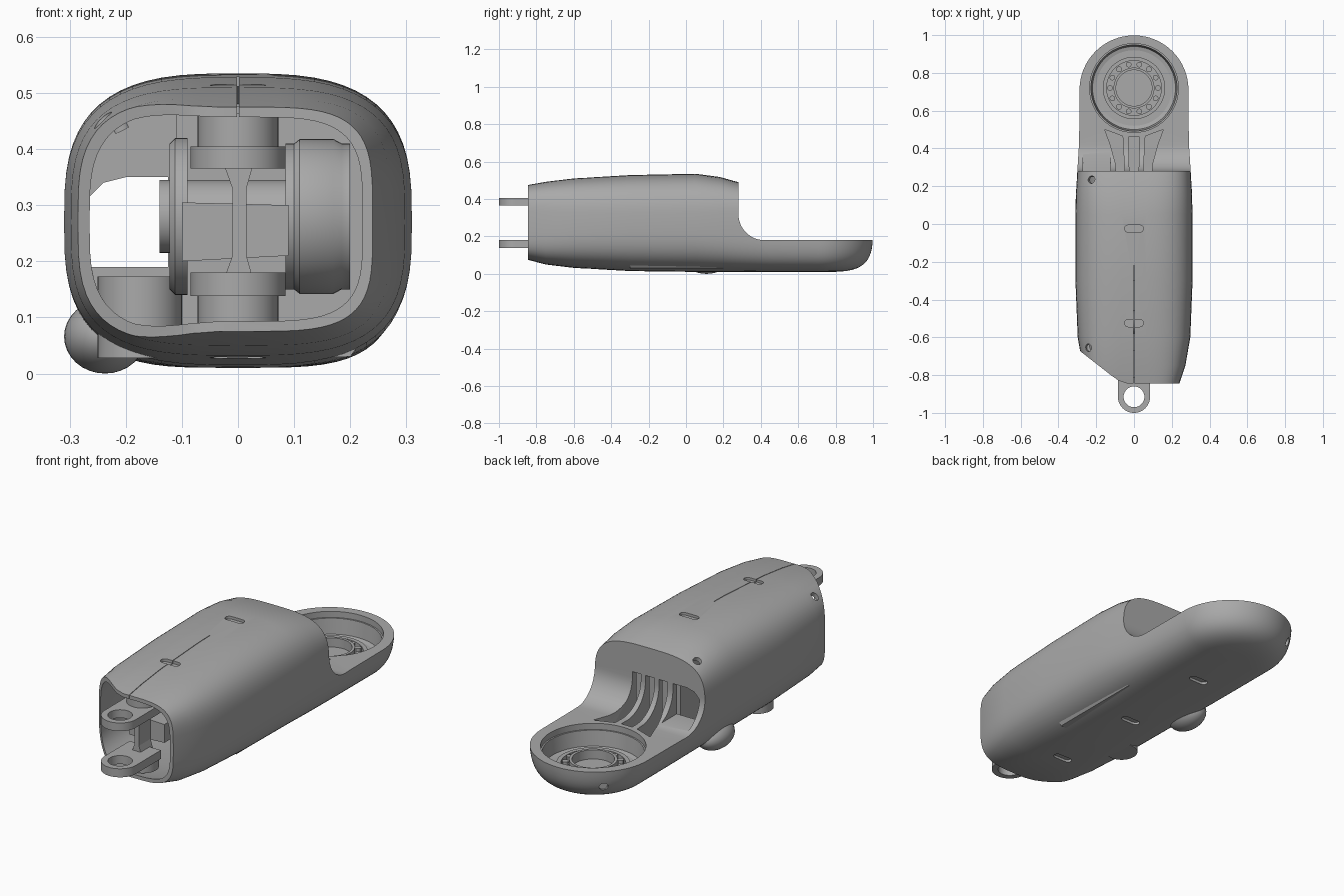
import bpy, bmesh
from math import sin, cos, pi, radians
from mathutils import Vector, Matrix

cube = bpy.data.objects.get("Cube")
if cube:
    bpy.data.objects.remove(cube, do_unlink=True)

grey = bpy.data.materials.new("mid_grey")
grey.use_nodes = True
COLOUR = (0.4, 0.4, 0.4, 1)
grey.diffuse_color = COLOUR
grey.node_tree.nodes["Principled BSDF"].inputs["Base Color"].default_value = COLOUR


def finish(name, bm):
    bmesh.ops.remove_doubles(bm, verts=bm.verts, dist=1e-5)
    bmesh.ops.recalc_face_normals(bm, faces=bm.faces)
    mesh = bpy.data.meshes.new(name)
    bm.to_mesh(mesh)
    bm.free()
    mesh.materials.append(grey)
    obj = bpy.data.objects.new(name, mesh)
    bpy.context.collection.objects.link(obj)
    return obj


def activate(obj):
    bpy.ops.object.select_all(action='DESELECT')
    obj.select_set(True)
    bpy.context.view_layer.objects.active = obj


def smooth(obj, angle=30):
    activate(obj)
    bpy.ops.object.shade_smooth_by_angle(angle=radians(angle))


def cut(target, cutter, operation='DIFFERENCE'):
    cutter.hide_render = True
    mod = target.modifiers.new("cut", 'BOOLEAN')
    mod.operation, mod.solver, mod.object = operation, 'EXACT', cutter
    activate(target)
    bpy.ops.object.modifier_apply(modifier=mod.name)
    bpy.data.objects.remove(cutter, do_unlink=True)


def prism(name, outline, lo, hi, axis='Z'):
    """Extrude a 2D outline: (x, y) along Z, (y, z) along X or (x, z) along Y."""
    place = {'Z': lambda p, h: (p[0], p[1], h), 'X': lambda p, h: (h, p[0], p[1]),
             'Y': lambda p, h: (p[0], h, p[1])}[axis]
    bm = bmesh.new()
    rings = [[bm.verts.new(place(p, h)) for p in outline] for h in (lo, hi)]
    n = len(outline)
    for i in range(n):
        j = (i + 1) % n
        bm.faces.new((rings[0][i], rings[0][j], rings[1][j], rings[1][i]))
    for ring in rings:
        bm.faces.new(ring)
    return finish(name, bm)


def cylinder(name, centre, direction, radius, length, sides=48):
    bm = bmesh.new()
    turn = Vector(direction).to_track_quat('Z', 'Y').to_matrix().to_4x4()
    bmesh.ops.create_cone(bm, cap_ends=True, segments=sides, radius1=radius, radius2=radius,
                          depth=length, matrix=Matrix.Translation(centre) @ turn)
    return finish(name, bm)


def lathe(name, centre, profile, axis='Z', sides=48):
    """Spin a closed (radius, height) profile around an axis."""
    bm = bmesh.new()
    rings = []
    for i in range(sides):
        a = 2 * pi * i / sides
        ring = []
        for r, h in profile:
            u, v = r * cos(a), r * sin(a)
            ring.append(bm.verts.new(Vector((u, v, h) if axis == 'Z' else (h, u, v)) + Vector(centre)))
        rings.append(ring)
    n = len(profile)
    for i in range(sides):
        a, b = rings[i], rings[(i + 1) % sides]
        for j in range(n):
            k = (j + 1) % n
            bm.faces.new((a[j], b[j], b[k], a[k]))
    obj = finish(name, bm)
    smooth(obj)
    return obj


def slot(cx, cy, half, r):
    arc = [pi * i / 8 - pi / 2 for i in range(9)]
    right = [(cx + half - r + r * cos(a), cy + r * sin(a)) for a in arc]
    return right + [(2 * cx - x, 2 * cy - y) for x, y in right]


# Hull stations: y, half width, top, bottom, squareness
STATIONS = [(-0.845, .24, .475, .075, 4), (-0.75, .272, .492, .05, 3.6), (-0.6, .298, .51, .032, 3.2),
            (-0.3, .31, .528, .015, 3), (0.05, .31, .535, .01, 3), (0.18, .306, .518, .01, 3.2),
            (0.28, .3, .49, .01, 3.4), (0.45, .292, .49, .01, 3.7), (0.71, .29, .49, .01, 3.8)]
MID, TIP = 0.27, 0.71


def station(y):
    """Smoothly interpolated station at y."""
    y = max(STATIONS[0][0], min(TIP, y))
    k = max(i for i in range(len(STATIONS) - 1) if STATIONS[i][0] <= y)
    a, b = STATIONS[k], STATIONS[k + 1]
    t = (y - a[0]) / (b[0] - a[0])
    return [p + (q - p) * t for p, q in zip(a, b)]


def section(y, inset=0.0, count=64):
    _, w, top, bottom, n = station(y)
    pts = []
    for i in range(count):
        a = 2 * pi * i / count
        c, s = cos(a), sin(a)
        x = (w - inset) * abs(c) ** (2 / n) * (1 if c > 0 else -1)
        if abs(c) < 1e-6:
            x = 0
        h = (top - MID if s > 0 else MID - bottom) - inset
        pts.append((x, MID + h * abs(s) ** (2 / n) * (1 if s > 0 else -1)))
    return pts


def loft(name, rings):
    bm = bmesh.new()
    loops = [[bm.verts.new(p) for p in ring] for ring in rings]
    n = len(loops[0])
    for a, b in zip(loops, loops[1:]):
        for i in range(n):
            j = (i + 1) % n
            bm.faces.new((a[i], a[j], b[j], b[i]))
    bm.faces.new(loops[0])
    if abs(loops[-1][0].co.x) > 0.01:
        bm.faces.new(loops[-1])
    bmesh.ops.remove_doubles(bm, verts=bm.verts, dist=1e-5)
    bmesh.ops.dissolve_degenerate(bm, edges=bm.edges, dist=1e-5)
    return finish(name, bm)


# Outer hull: lofted body, then half sections swung round the tip
outer = [[(x, s[0], z) for x, z in section(s[0])] for s in STATIONS]
for i in range(1, 17):
    a = pi / 2 * i / 16
    c = cos(a) if i < 16 else 0
    outer.append([(x * c, TIP + abs(x) * sin(a), z) for x, z in section(TIP)])
shell = loft("shell", outer)

# Corner swelling under the hull
bm = bmesh.new()
bmesh.ops.create_uvsphere(bm, u_segments=32, v_segments=16, radius=1,
                          matrix=Matrix.Translation((-.237, .11, .066)) @ Matrix.Diagonal((.073, .11, .066, 1)))
cut(shell, finish("swelling", bm), 'UNION')

# Hollow body, open at the front
inner_y = [-0.9] + [s[0] for s in STATIONS if s[0] < 0.2] + [0.25]
cut(shell, loft("cavity", [[(x, y, z) for x, z in section(y, 0.018)] for y in inner_y]))

# Step down to the paddle, with a concave fillet
fillet = [(0.42 - .14 * cos(pi / 2 * i / 12), .32 - .14 * sin(pi / 2 * i / 12)) for i in range(13)]
cut(shell, prism("step", [(0.28, .8)] + fillet + [(1.3, .18), (1.3, .8)], -1, 1, 'X'))

# Slanted mouth on one side
cut(shell, prism("slant", [(-.03, -.846), (-.08, -.83), (-.12, -.802), (-.302, -.66), (-.6, -.65),
                           (-.6, -1.1), (-.03, -1.1)], -1, 1))

# Cup in the paddle
HUB = (0, 0.72)
cut(shell, cylinder("cup", (*HUB, 0.37), (0, 0, 1), 0.235, 0.6, 64))

# Ribbed pocket between cup and body
cut(shell, prism("pocket_middle", [(-.022, .2), (.022, .2), (.03, .46), (-.03, .46)], .09, .35))
for s in (-1, 1):
    side = [(.045, .2), (.09, .2), (.098, .32), (.125, .42), (.155, .5), (.06, .465)]
    cut(shell, prism("pocket_side", [(s * x, y) for x, y in side], .09, .35))

# Cable window through the rear wall
window = [(-.31, .19), (-.125, .19), (-.125, .35), (-.2, .35), (-.24, .34), (-.27, .31)]
window[0] = (-.27, .19)
cut(shell, prism("window", window, .15, .6, 'Y'))

# Slots, seams and screw holes
for y in (-0.525, -0.025):
    cut(shell, prism("top_slot", slot(0, y, .05, .019), station(y)[2] - .013, .7))
for y in (-0.525, -0.025, 0.475):
    cut(shell, prism("bottom_slot", slot(0, y, .05, .019), -.1, station(y)[3] + .013))
cut(shell, prism("seam", [(-.0015, -.9), (.0015, -.9), (.0015, -.22), (-.0015, -.22)], .4, .7))
for place, aim in (((-.245, -.655, .46), (-.5, 0, 1)), ((-.22, .235, .46), (-.5, 0, 1)),
                   ((-.197, .917, .1), (-1, 1, 0))):
    cut(shell, cylinder("screw_hole", place, aim, .02, .06, 20))
smooth(shell, 28)

# Bearing in the cup
lathe("bearing_outer_ring", (*HUB, 0), [(.145, .06), (.165, .06), (.165, .095), (.145, .095)])
lathe("bearing_inner_ring", (*HUB, 0), [(.095, .06), (.108, .06), (.108, .115), (.095, .115)])
lathe("cup_ledge", (*HUB, 0), [(.2, .06), (.236, .06), (.236, .15), (.228, .15), (.22, .075), (.2, .07)])
for i in range(14):
    a = 2 * pi * i / 14
    smooth(cylinder("bearing_roller", (.127 * cos(a), HUB[1] + .127 * sin(a), .078), (0, 0, 1), .015, .036, 12))

# Front hinge: two eyelets with bosses and a bridge behind them
for name, lo, hi, b_lo, b_hi in (("upper", .365, .405, .4, .463), ("lower", .138, .18, .085, .14)):
    arc = [(.085 * cos(a), -.915 + .085 * sin(a)) for a in (pi + pi * i / 24 for i in range(25))]
    eyelet = prism(name + "_eyelet", arc + [(.085, -.72), (-.085, -.72)], lo, hi)
    cut(eyelet, cylinder("eye", (0, -.915, .3), (0, 0, 1), .055, 1))
    smooth(eyelet)
    smooth(cylinder(name + "_boss", (0, -.74, (b_lo + b_hi) / 2), (0, 0, 1), .072, b_hi - b_lo))
prism("hinge_bridge", [(-.035, .14), (.035, .14), (.015, .21), (.015, .33), (.035, .4), (-.035, .4),
                       (-.01, .33), (-.01, .21)], -.79, -.7, 'Y')
prism("bridge_block", [(-.1, .2), (.09, .21), (.09, .3), (-.1, .305)], -.7, -.5, 'Y')

# Drive unit lying across the body
lathe("motor", (0, -.52, .28), [(.0001, .085), (.13, .085), (.13, .1), (.138, .11), (.138, .17),
                                (.13, .185), (.13, .2), (.0001, .2)], 'X')
lathe("drive_wheel", (0, -.52, .28), [(.06, -.122), (.13, -.122), (.14, -.112), (.14, -.09), (.06, -.09)], 'X')
smooth(cylinder("drive_shaft", (-.02, -.52, .28), (1, 0, 0), .065, .24))

# Rear transmission and lower drum inside the body
smooth(cylinder("lower_drum", (-.175, -.3, .1), (0, 0, 1), .075, .145))
prism("gear_case", [(-.11, .026), (.2, .03), (.25, .1), (.25, .42), (.2, .47), (-.11, .48)], -.3, .2, 'Y')
